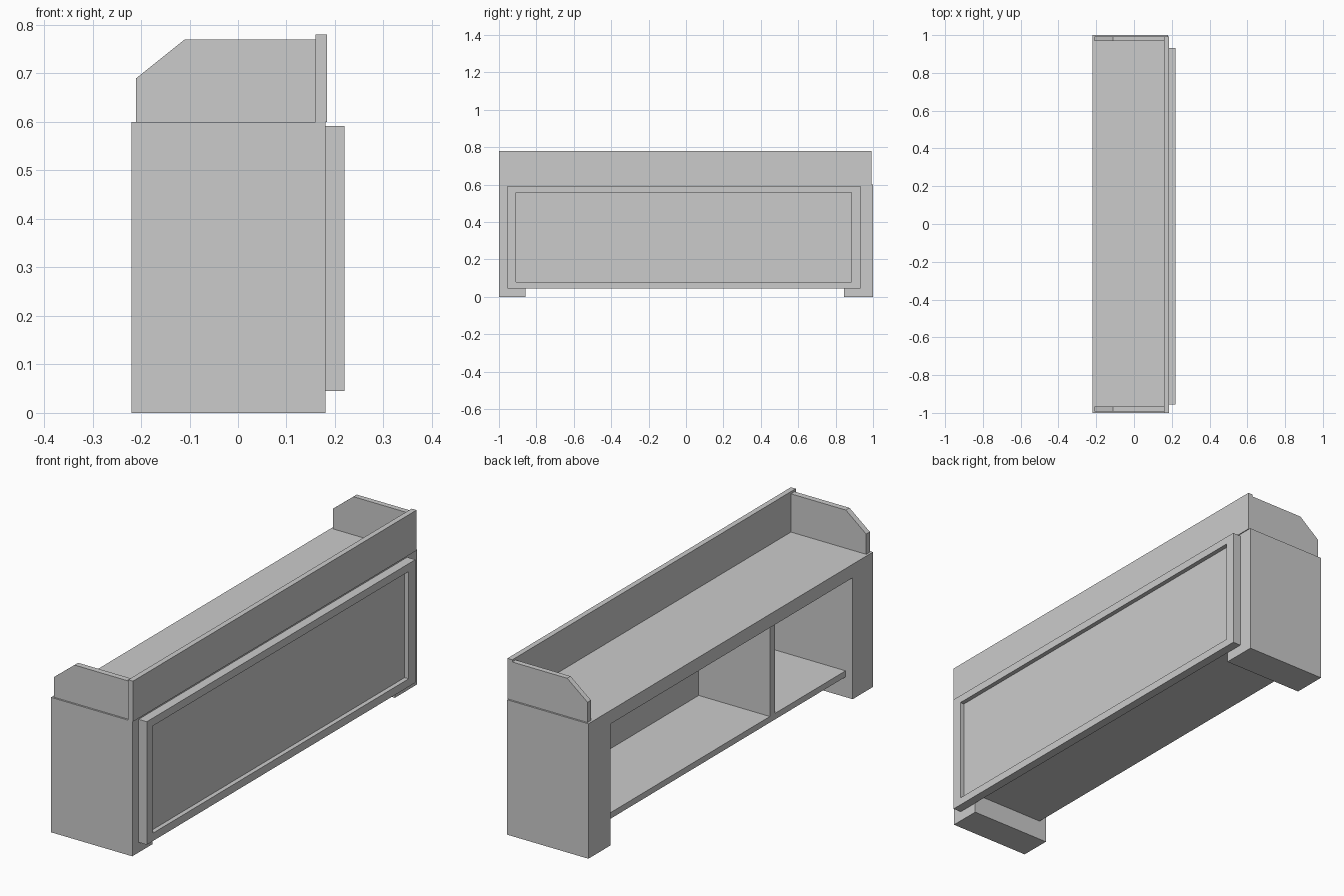
import bpy
import bmesh

if "Cube" in bpy.data.objects:
    bpy.data.objects.remove(bpy.data.objects["Cube"])


def prism(name, profile, y0, y1):
    """Extrude an (x, z) outline along y."""
    bm = bmesh.new()
    face = bm.faces.new([bm.verts.new((x, y0, z)) for x, z in profile])
    ext = bmesh.ops.extrude_face_region(bm, geom=[face])
    verts = [g for g in ext["geom"] if isinstance(g, bmesh.types.BMVert)]
    bmesh.ops.translate(bm, vec=(0, y1 - y0, 0), verts=verts)
    bmesh.ops.recalc_face_normals(bm, faces=bm.faces[:])
    mesh = bpy.data.meshes.new(name)
    bm.to_mesh(mesh)
    bm.free()
    obj = bpy.data.objects.new(name, mesh)
    bpy.context.collection.objects.link(obj)
    return obj


def box(name, x, y, z):
    return prism(name, [(x[0], z[0]), (x[1], z[0]), (x[1], z[1]), (x[0], z[1])], *y)


BODY_X = (-0.22, 0.18)
INNER_Y = (-0.857, 0.845)

# Counter carcass: two solid end legs and the worktop between them
box("left_leg", BODY_X, (-1.0, INNER_Y[0]), (0, 0.54))
box("right_leg", BODY_X, (INNER_Y[1], 1.0), (0, 0.54))
box("worktop", BODY_X, (-1.0, 1.0), (0.54, 0.60))

# Open storage side: bottom shelf, rear wall and off-centre divider
box("bottom_shelf", (-0.185, 0.165), INNER_Y, (0.09, 0.117))
box("inner_wall", (0.165, 0.18), INNER_Y, (0.09, 0.54))
box("divider", (-0.185, 0.165), (-0.36, -0.325), (0.117, 0.54))

# Customer-side panel with a recessed field
panel = box("display_panel", (0.18, 0.22), (-0.955, 0.932), (0.045, 0.592))
cutter = box("panel_recess_cutter", (0.20, 0.26), (-0.91, 0.885), (0.08, 0.557))
cutter.hide_render = True
cutter.hide_set(True)
cut = panel.modifiers.new("recess", "BOOLEAN")
cut.operation = "DIFFERENCE"
cut.solver = "EXACT"
cut.object = cutter

# Raised screen along the customer side
box("upper_screen", (0.16, 0.184), (-1.0, 0.992), (0.60, 0.78))

# Chamfered end guards on the worktop
guard = [(-0.21, 0.60), (0.16, 0.60), (0.16, 0.77), (-0.11, 0.77), (-0.21, 0.69)]
for side, y0, y1 in (("left", -0.992, -0.966), ("right", 0.968, 0.992)):
    prism(side + "_end_guard", guard, y0, y1)
